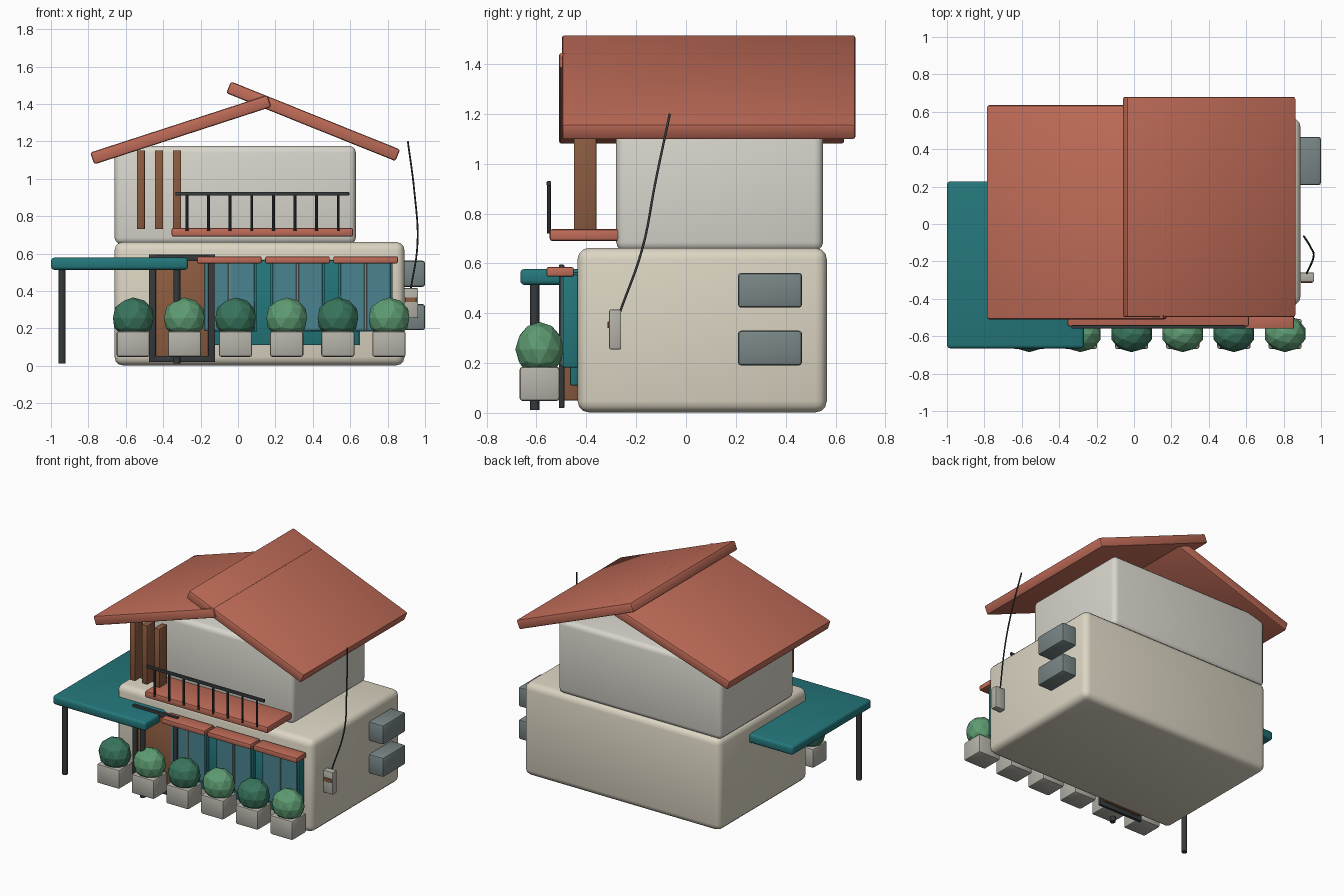
import bpy, bmesh, math
from mathutils import Matrix, Vector

if "Cube" in bpy.data.objects:
    bpy.data.objects.remove(bpy.data.objects["Cube"])


def mat(name, hexa):
    m = bpy.data.materials.new(name)
    c = [int(hexa[i:i + 2], 16) / 255 for i in (0, 2, 4)]
    m.diffuse_color = [((v + 0.055) / 1.055) ** 2.4 for v in c] + [1]
    m.use_nodes = True
    m.node_tree.nodes["Principled BSDF"].inputs["Base Color"].default_value = m.diffuse_color
    return m


CREAM = mat("cream", "DCD5C3")
PLASTER = mat("plaster", "D8D6CC")
TERRA = mat("terracotta", "C06C58")
TEAL = mat("teal", "24777B")
GLASS = mat("glass", "4A8490")
WOOD = mat("wood", "8C5C40")
DARK = mat("dark_metal", "363A3C")
STONE = mat("stone", "B4B2A8")
UNIT = mat("unit_grey", "78858 5".replace(" ", ""))
LEAF_A = mat("leaf_dark", "39755C")
LEAF_B = mat("leaf_light", "5E9C72")


def finish(name, bm, material, loc, rot_y=0):
    me = bpy.data.meshes.new(name)
    bm.to_mesh(me)
    bm.free()
    ob = bpy.data.objects.new(name, me)
    bpy.context.collection.objects.link(ob)
    ob.location = loc
    ob.rotation_euler = (0, rot_y, 0)
    me.materials.append(material)
    return ob


def smooth(ob):
    bpy.ops.object.select_all(action='DESELECT')
    ob.select_set(True)
    bpy.context.view_layer.objects.active = ob
    bpy.ops.object.shade_smooth_by_angle(angle=math.radians(35))


def box(name, x, y, z, material, bevel=0.006, seg=2, rot_y=0):
    """Bevelled box from (min, max) pairs, turned about its own centre."""
    size = [b - a for a, b in (x, y, z)]
    bm = bmesh.new()
    bmesh.ops.create_cube(bm, size=1)
    bmesh.ops.scale(bm, vec=size, verts=bm.verts)
    if bevel:
        bmesh.ops.bevel(bm, geom=bm.edges[:], offset=bevel, segments=seg,
                        profile=0.5, affect='EDGES')
    ob = finish(name, bm, material, [(a + b) / 2 for a, b in (x, y, z)], rot_y)
    smooth(ob)
    return ob


def post(name, x, y, z0, z1, r, material, sides=12):
    bm = bmesh.new()
    bmesh.ops.create_cone(bm, cap_ends=True, segments=sides, radius1=r,
                          radius2=r, depth=z1 - z0)
    ob = finish(name, bm, material, (x, y, (z0 + z1) / 2))
    smooth(ob)
    return ob


def around(c, w):
    return (c - w / 2, c + w / 2)


# Two storeys
box("ground_floor", (-0.66, 0.89), (-0.435, 0.565), (0.002, 0.662), CREAM, 0.045, 3)
box("upper_floor", (-0.66, 0.63), (-0.28, 0.55), (0.65, 1.175), PLASTER, 0.035, 3)

# Overlapping roof slabs
box("left_roof", around(-0.306, 0.995), (-0.51, 0.635), around(1.262, 0.067),
    TERRA, 0.012, 2, -math.radians(18))
box("right_roof", around(0.402, 0.975), (-0.498, 0.68), around(1.307, 0.067),
    TERRA, 0.012, 2, math.radians(21.9))

# Side canopy and its posts
box("canopy", (-1.0, -0.267), (-0.665, 0.228), (0.513, 0.578), TEAL, 0.018, 3)
for i, x in enumerate((-0.94, -0.327)):
    post(f"canopy_post_{i}", x, -0.607, 0.012, 0.54, 0.019, DARK)

# Door with surrounding frame
box("door", (-0.45, -0.15), (-0.498, -0.43), (0.05, 0.565), WOOD)
for i, x in enumerate((-0.458, -0.141)):
    box(f"door_jamb_{i}", around(x, 0.037), (-0.51, -0.488), (0.02, 0.595), DARK, 0.004)
for i, z in enumerate((0.036, 0.577)):
    box(f"door_rail_{i}", (-0.476, -0.123), (-0.51, -0.488), around(z, 0.034), DARK, 0.004)

# Shopfront panel, windows and small awnings
box("window_panel", (-0.15, 0.65), (-0.466, -0.43), (0.11, 0.565), TEAL)
for i, x in enumerate((-0.046, 0.318, 0.682)):
    box(f"window_frame_{i}", around(x, 0.29), (-0.494, -0.43), (0.182, 0.555), TEAL, 0.004)
    box(f"window_glass_{i}", around(x, 0.266), (-0.5, -0.48), (0.188, 0.548), GLASS, 0.002, 1)
    box(f"window_mullion_{i}", around(x, 0.014), (-0.506, -0.48), (0.188, 0.548), UNIT, 0.002, 1)
    box(f"window_awning_{i}", around(x, 0.345), (-0.56, -0.45), (0.547, 0.585), TERRA, 0.008)

# Balcony slab and railing
box("balcony", (-0.355, 0.615), (-0.547, -0.262), (0.69, 0.737), TERRA, 0.01)
box("rail_top", (-0.335, 0.595), around(-0.55, 0.018), (0.91, 0.93), DARK, 0.004)
for i in range(8):
    post(f"rail_bar_{i}", -0.273 + i * 0.1155, -0.55, 0.72, 0.92, 0.0075, DARK, 8)

# Wooden screen fins
for i in range(3):
    box(f"wood_fin_{i}", around(-0.519 + i * 0.0965, 0.043), (-0.45, -0.36), (0.73, 1.152), WOOD, 0.004)

# Row of planters with faceted shrubs
for i in range(6):
    x = -0.56 + i * 0.2735
    box(f"planter_{i}", around(x, 0.178), (-0.668, -0.507), (0.048, 0.185), STONE, 0.012)
    bm = bmesh.new()
    bmesh.ops.create_icosphere(bm, subdivisions=2, radius=1)
    bmesh.ops.scale(bm, vec=(0.114, 0.098, 0.11), verts=bm.verts)
    finish(f"shrub_{i}", bm, LEAF_B if i % 2 else LEAF_A, (x, -0.587, 0.255))

# Cooling units on the right wall
for i, z in enumerate((0.26, 0.492)):
    box(f"cooling_unit_{i}", (0.85, 1.0), (0.208, 0.466), around(z, 0.14), UNIT, 0.014)

# Meter box with plate
box("meter_box", (0.885, 0.963), (-0.308, -0.26), (0.255, 0.415), STONE, 0.006)
box("meter_plate", (0.893, 0.955), (-0.315, -0.3), (0.34, 0.366), WOOD, 0.002, 1)

# Cable rising from the meter box
curve = bpy.data.curves.new("cable", 'CURVE')
curve.dimensions = '3D'
curve.bevel_depth = 0.005
curve.bevel_resolution = 2
curve.use_fill_caps = True
pts = [(0.923, -0.265, 0.405), (0.96, -0.175, 0.66), (0.943, -0.122, 0.93), (0.908, -0.065, 1.2)]
sp = curve.splines.new('BEZIER')
sp.resolution_u = 6
sp.bezier_points.add(len(pts) - 1)
for bp, p in zip(sp.bezier_points, pts):
    bp.co = p
    bp.handle_left_type = bp.handle_right_type = 'AUTO'
cable = bpy.data.objects.new("cable", curve)
bpy.context.collection.objects.link(cable)
curve.materials.append(DARK)
